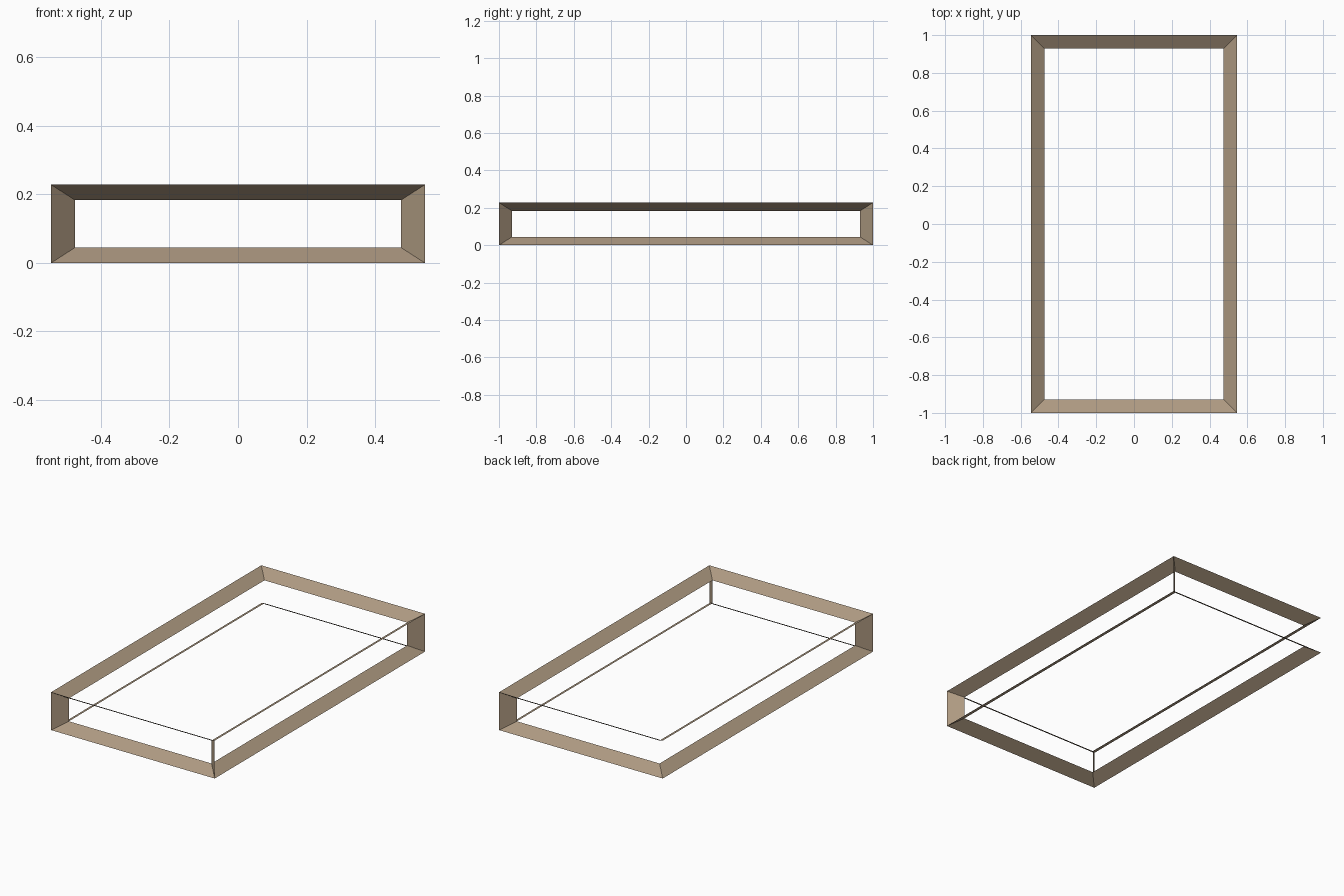
import bpy
from itertools import product

if "Cube" in bpy.data.objects:
    bpy.data.objects.remove(bpy.data.objects["Cube"])

OUT = (0.545, 1.0, 0.114)    # half size of the outer box
INN = (0.475, 0.93, 0.069)   # half size of the inner box
ZC = OUT[2]

mat = bpy.data.materials.new("frame_brown")
mat.diffuse_color = (0.42, 0.32, 0.22, 1)
mat.use_nodes = True
mat.node_tree.nodes["Principled BSDF"].inputs["Base Color"].default_value = mat.diffuse_color


def corner(half, signs):
    x, y, z = (h * s for h, s in zip(half, signs))
    return (x, y, z + ZC)


# Corners: outer box and inner box
signs = list(product((-1, 1), repeat=3))
verts = [corner(OUT, s) for s in signs] + [corner(INN, s) for s in signs]

# One mitred sheet per box edge, joining outer edge to inner edge
faces = []
for i, s in enumerate(signs):
    for axis in range(3):
        if s[axis] == 1:
            continue
        if axis == 2 and s[:2] == (-1, 1):   # back left upright is open
            continue
        j = i + (4, 2, 1)[axis]
        faces.append((i, j, j + 8, i + 8))

mesh = bpy.data.meshes.new("box_frame")
mesh.from_pydata(verts, [], faces)
mesh.materials.append(mat)
frame = bpy.data.objects.new("box_frame", mesh)
bpy.context.collection.objects.link(frame)
